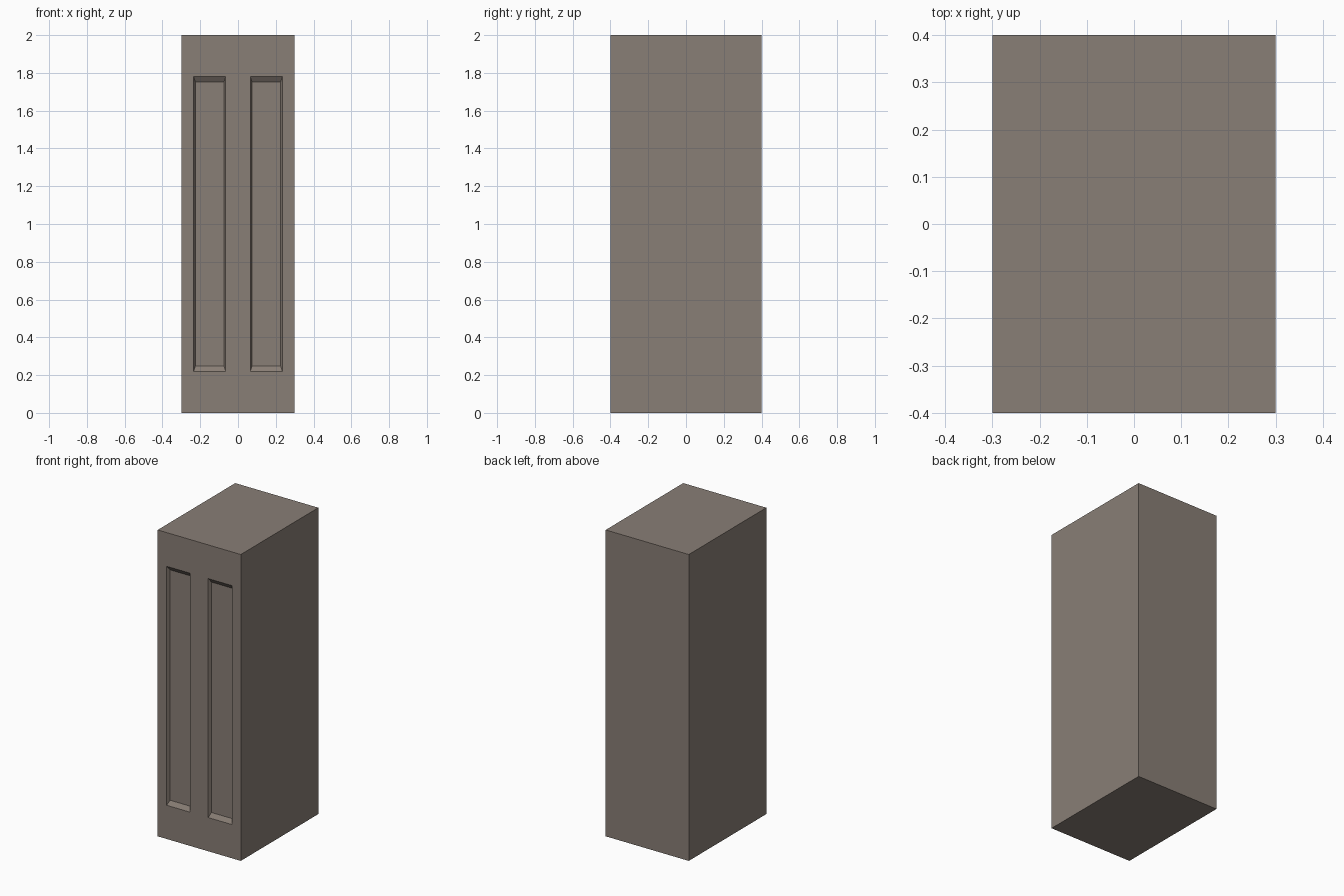
import bpy, bmesh
from mathutils import Vector

if "Cube" in bpy.data.objects:
    bpy.data.objects.remove(bpy.data.objects["Cube"])

W, D, H = 0.6, 0.8, 2.0
PANEL_X, HALF_W = 0.15, 0.085        # panel centre and half width
Z0, Z1 = 0.22, 1.78                  # panel bottom and top
SLOPE_X, SLOPE_Z, DEPTH = 0.01, 0.028, 0.02

# Cabinet body
bm = bmesh.new()
bmesh.ops.create_cube(bm, size=1)
for v in bm.verts:
    v.co = Vector((v.co.x * W, v.co.y * D, (v.co.z + 0.5) * H))


def front_faces():
    return [f for f in bm.faces if f.normal.y < -0.9]


def cut_front(co, no):
    faces = front_faces()
    geom = faces + list({e for f in faces for e in f.edges}) + list({v for f in faces for v in f.verts})
    bmesh.ops.bisect_plane(bm, geom=geom, plane_co=co, plane_no=no)
    bm.normal_update()


# Panel outlines on the front face
bm.normal_update()
for s in (-1, 1):
    for e in (-1, 1):
        cut_front((s * PANEL_X + e * HALF_W, 0, 0), (1, 0, 0))
for z in (Z0, Z1):
    cut_front((0, 0, z), (0, 0, 1))

# Two recessed panels with sloped borders
mid = (Z0 + Z1) / 2
panels = [f for f in front_faces()
          if abs(abs(f.calc_center_median().x) - PANEL_X) < 0.01
          and abs(f.calc_center_median().z - mid) < 0.01]
for f in bmesh.ops.inset_individual(bm, faces=panels, thickness=0.005)["faces"]:
    pass
for f in panels:
    cx = PANEL_X if f.calc_center_median().x > 0 else -PANEL_X
    for v in f.verts:
        sx = 1 if v.co.x > cx else -1
        v.co = Vector((cx + sx * (HALF_W - SLOPE_X), -D / 2 + DEPTH,
                       Z1 - SLOPE_Z if v.co.z > mid else Z0 + SLOPE_Z))

bmesh.ops.recalc_face_normals(bm, faces=bm.faces)
mesh = bpy.data.meshes.new("cabinet")
bm.to_mesh(mesh)
bm.free()
cabinet = bpy.data.objects.new("cabinet", mesh)
bpy.context.collection.objects.link(cabinet)

# Brown-grey paint
mat = bpy.data.materials.new("taupe")
mat.diffuse_color = (0.25, 0.21, 0.18, 1)
mat.use_nodes = True
mat.node_tree.nodes["Principled BSDF"].inputs["Base Color"].default_value = mat.diffuse_color
mesh.materials.append(mat)
